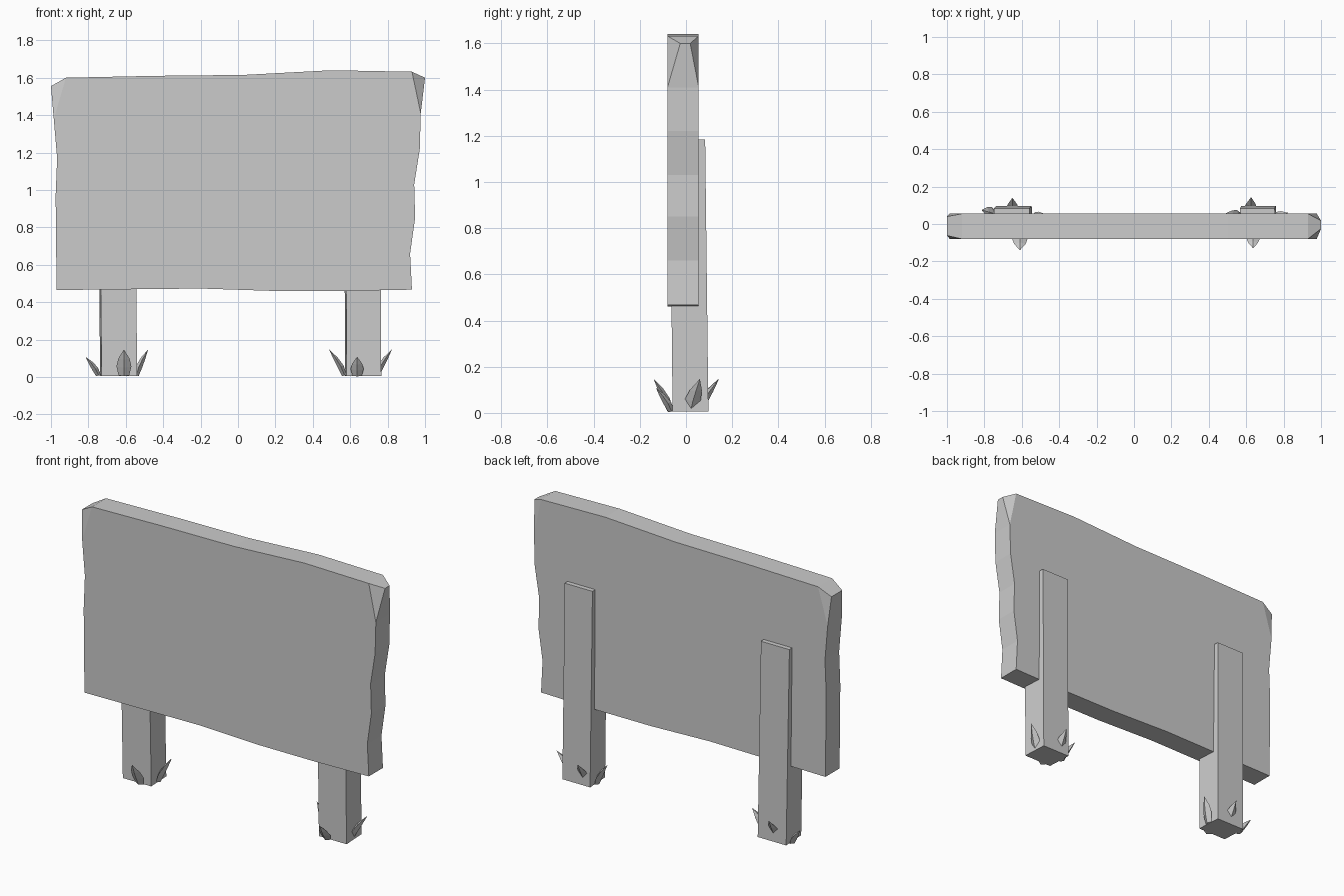
import bpy, bmesh
from mathutils import Vector

if "Cube" in bpy.data.objects:
    bpy.data.objects.remove(bpy.data.objects["Cube"])

mat = bpy.data.materials.new("plain grey")
mat.diffuse_color = (0.6, 0.6, 0.6, 1)
mat.use_nodes = True
mat.node_tree.nodes["Principled BSDF"].inputs["Base Color"].default_value = mat.diffuse_color


def make(name, verts, faces):
    me = bpy.data.meshes.new(name)
    bm = bmesh.new()
    vs = [bm.verts.new(v) for v in verts]
    for f in faces:
        bm.faces.new([vs[i] for i in f])
    bmesh.ops.recalc_face_normals(bm, faces=bm.faces)
    bm.to_mesh(me)
    bm.free()
    me.materials.append(mat)
    ob = bpy.data.objects.new(name, me)
    bpy.context.collection.objects.link(ob)
    return ob


# Board: wavy outline (x, z), extruded in depth, with two pinched upper corners
outline = [(-0.97, 0.465), (-0.2, 0.473), (0.2, 0.46), (0.55, 0.46), (0.93, 0.467),
           (0.92, 0.66), (0.947, 0.85), (0.942, 1.03), (0.972, 1.22), (0.977, 1.41),
           (1.0, 1.60), (0.93, 1.632), (0.50, 1.64), (0.03, 1.615), (-0.45, 1.61),
           (-0.92, 1.60), (-1.0, 1.555), (-0.985, 1.38), (-0.967, 1.17), (-0.975, 0.97)]
pinched = {10: (-0.025, 0.018), 16: (-0.062, 0.04)}
n = len(outline)
depth = [pinched.get(i, (-0.08, 0.055)) for i in range(n)]
verts = [(x, depth[i][s], z) for s in (0, 1) for i, (x, z) in enumerate(outline)]
faces = [(i, (i + 1) % n, (i + 1) % n + n, i + n) for i in range(n)]
for off in (0, n):
    faces.append([i + off for i in range(n) if i not in pinched])
    faces += [(i - 1 + off, i + off, i + 1 + off) for i in pinched]
make("board", verts, faces)

# Posts: slightly tapered boxes running up behind the board
BOX = [(0, 1, 2, 3), (4, 5, 6, 7), (0, 1, 5, 4), (1, 2, 6, 5), (2, 3, 7, 6), (3, 0, 4, 7)]


def post(name, x0, x1, shift):
    verts = []
    for z, dx, y0, y1 in ((0.005, shift, -0.058, 0.097), (1.185, -shift, -0.07, 0.083)):
        verts += [(x0 + dx, y0, z), (x1 + dx, y0, z),
                  (x1 + dx - 0.008, y1, z), (x0 + dx - 0.008, y1, z)]
    make(name, verts, BOX)


post("left_post", -0.735, -0.545, 0.006)
post("right_post", 0.578, 0.763, 0.003)


# Grass leaves: diamond sections along a spine that curls outward to a point
def leaf(name, base, tip, outward, width=0.07):
    b, t, out = Vector(base), Vector(tip), Vector(outward)
    side = Vector((-out.y, out.x, 0))
    span = t - b
    verts = []
    for k, w, thick in ((0, 0.7, 0.024), (0.35, 1.0, 0.030), (0.65, 0.75, 0.022)):
        c = b + Vector((span.x * k ** 1.35, span.y * k ** 1.35, span.z * k))
        nrm = (out - Vector((0, 0, 0.6 * k + 0.2))).normalized()
        verts += [c + side * w * width / 2, c + nrm * thick * 0.6,
                  c - side * w * width / 2, c - nrm * thick * 0.5]
    verts.append(t)
    faces = [(0, 1, 2, 3)]
    for r in (0, 4):
        faces += [(r + i, r + (i + 1) % 4, r + 4 + (i + 1) % 4, r + 4 + i) for i in range(4)]
    faces += [(8 + i, 8 + (i + 1) % 4, 12) for i in range(4)]
    make(name, verts, faces)


F, B, L, R = (0, -1, 0), (0, 1, 0), (-1, 0, 0), (1, 0, 0)
leaf("left_post_leaf_front", (-0.61, -0.066, 0.008), (-0.61, -0.14, 0.147), F, 0.08)
leaf("left_post_leaf_right", (-0.545, 0.02, 0.008), (-0.48, 0.055, 0.148), R)
leaf("left_post_leaf_left", (-0.745, 0.05, 0.008), (-0.815, 0.075, 0.108), L)
leaf("left_post_leaf_back", (-0.65, 0.058, 0.012), (-0.65, 0.14, 0.147), B)
leaf("right_post_leaf_front", (0.637, -0.062, 0.006), (0.637, -0.13, 0.108), F)
leaf("right_post_leaf_left", (0.57, 0.035, 0.008), (0.487, 0.055, 0.147), L)
leaf("right_post_leaf_right", (0.742, 0.02, 0.01), (0.823, 0.06, 0.147), R)
leaf("right_post_leaf_back", (0.622, 0.06, 0.012), (0.626, 0.143, 0.147), B)
